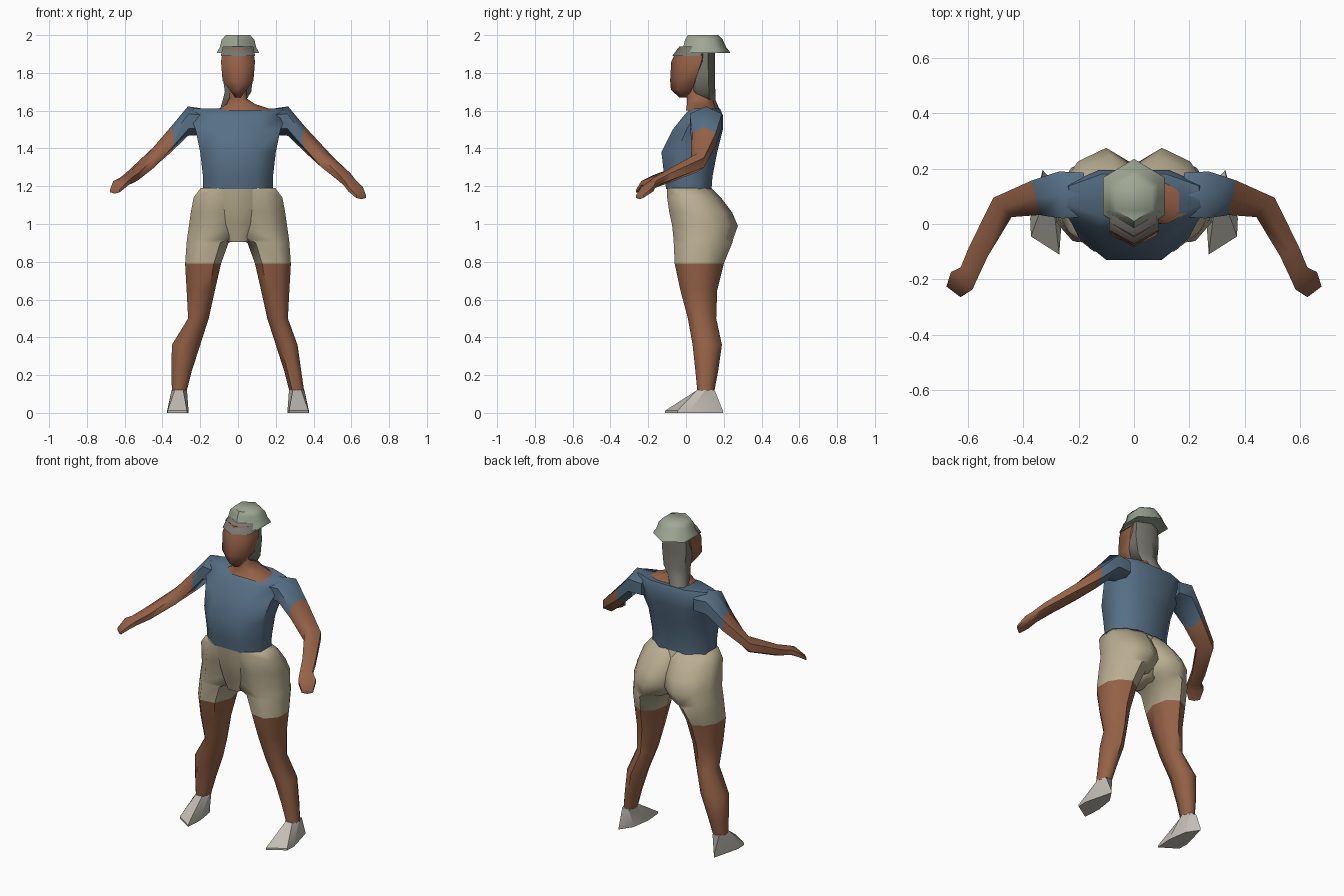
import bpy, bmesh, math
from mathutils import Vector

cube = bpy.data.objects.get("Cube")
if cube:
    bpy.data.objects.remove(cube)


def material(name, *rgb):
    m = bpy.data.materials.new(name)
    m.use_nodes = True
    m.diffuse_color = (*rgb, 1)
    m.node_tree.nodes["Principled BSDF"].inputs["Base Color"].default_value = (*rgb, 1)
    return m


SKIN = material("skin", .30, .12, .062)
SHIRT = material("blue_shirt", .095, .16, .235)
SHORTS = material("tan_cloth", .49, .42, .285)
HAT = material("sage_hat", .35, .39, .30)
SHOE = material("pale_shoe", .54, .51, .46)
HAIR = material("grey_hair", .19, .185, .16)


def loft(name, rings, mats, rule=lambda r: 0, angle=60):
    """Skin a tube through rings of points and close both ends."""
    bm = bmesh.new()
    loops = [[bm.verts.new(p) for p in ring] for ring in rings]
    n = len(loops[0])
    for r in range(len(loops) - 1):
        for i in range(n):
            j = (i + 1) % n
            f = bm.faces.new((loops[r][i], loops[r][j], loops[r + 1][j], loops[r + 1][i]))
            f.material_index = rule(r)
    bm.faces.new(loops[0])
    bm.faces.new(loops[-1]).material_index = rule(len(loops))
    bmesh.ops.recalc_face_normals(bm, faces=bm.faces)
    mesh = bpy.data.meshes.new(name)
    bm.to_mesh(mesh)
    bm.free()
    for m in mats:
        mesh.materials.append(m)
    obj = bpy.data.objects.new(name, mesh)
    bpy.context.collection.objects.link(obj)
    bpy.ops.object.select_all(action='DESELECT')
    obj.select_set(True)
    bpy.context.view_layer.objects.active = obj
    bpy.ops.object.shade_smooth_by_angle(angle=math.radians(angle))


# Cross-sections in a unit square: even octagon, and a leg with a peaked back
OCTAGON = [(1, .45), (.5, 1), (-.5, 1), (-1, .45), (-1, -.45), (-.5, -1), (.5, -1), (1, -.45)]
LEG = [(1, .25), (.6, .72), (-.1, 1), (-.8, .65), (-1, -.1), (-.6, -.9), (.4, -1), (1, -.5)]


def ring(z, x0, x1, y0, y1, side=1, shape=OCTAGON):
    """Level section that fills the given x and y range."""
    return [(side * ((x0 + x1) + u * (x1 - x0)) / 2, ((y0 + y1) + v * (y1 - y0)) / 2, z)
            for u, v in shape]


def hexagon(z, rx, y0, y1):
    """Level hexagon with points at the front and back."""
    return [(rx * math.cos(a) / .866, (y0 + y1) / 2 + (y1 - y0) / 2 * math.sin(a), z)
            for a in (math.tau * (k + .5) / 6 for k in range(6))]


def limb_rings(path):
    """Upright hexagons across a path of (point, half width, half height)."""
    pts = [Vector(p[0]) for p in path]
    up = Vector((0, 0, 1))
    out = []
    for i, (p, w, h) in enumerate(path):
        t = pts[min(i + 1, len(pts) - 1)] - pts[max(i - 1, 0)]
        across = t.cross(up).normalized()
        out.append([pts[i] + across * w * math.cos(a) / .866 + up * h * math.sin(a)
                    for a in (math.tau * (k + .5) / 6 for k in range(6))])
    return out


# Shirt body: flat chest, broad upper back
loft("shirt", [
    ring(1.185, -.185, .185, -.105, .135),
    ring(1.25, -.185, .185, -.115, .14),
    ring(1.38, -.2, .2, -.13, .165),
    ring(1.5, -.225, .225, -.07, .195),
    ring(1.575, -.255, .255, -.01, .195),
    ring(1.612, -.235, .235, .025, .18)], [SHIRT])

# Neck and open collar
loft("neck", [
    ring(1.6, -.12, .2, .0, .16),
    ring(1.635, -.06, .09, .005, .15),
    ring(1.665, -.045, .045, .005, .14),
    ring(1.76, -.045, .045, .01, .12)], [SKIN])

# Head: wedge-shaped face with tapered chin
loft("head", [
    hexagon(1.67, .015, -.035, .03),
    hexagon(1.71, .045, -.08, .06),
    hexagon(1.76, .082, -.084, .09),
    hexagon(1.86, .09, -.078, .135),
    hexagon(1.93, .08, -.045, .14)], [SKIN])

# Hair falls behind the head toward the right shoulder
loft("hair", [
    hexagon(1.92, .08, .01, .152),
    hexagon(1.8, .083, .01, .154),
    hexagon(1.7, .07, .02, .155),
    ring(1.66, -.08, .045, .04, .155),
    ring(1.59, -.1, .0, .1, .185)], [HAIR])
loft("hair_fringe", [
    hexagon(1.89, .091, -.072, .13),
    hexagon(1.94, .08, -.035, .14)], [HAIR])

# Hat: hexagonal brim flaring from a rounded crown
loft("hat", [
    hexagon(1.905, .112, -.035, .235),
    hexagon(1.915, .108, -.03, .23),
    hexagon(1.935, .096, -.015, .213),
    hexagon(1.975, .087, -.005, .195),
    hexagon(2.0, .065, .01, .17)], [HAT], angle=50)

# Shorts front panel joining the two legs
loft("shorts_front", [
    ring(.905, -.06, .06, -.055, .14),
    ring(1.0, -.12, .12, -.07, .19),
    ring(1.1, -.14, .14, -.094, .17),
    ring(1.19, -.15, .15, -.1, .13)], [SHORTS])

for side, label in ((1, "left"), (-1, "right")):
    calf = .0 if side > 0 else .035

    # Shorts leg with half of the seat
    hem = (.79, .09, .28, -.06, .2)
    loft(label + "_shorts", [ring(*r, side, LEG) for r in (
        (1.19, -.08, .198, -.1, .135),
        (1.14, -.07, .235, -.1, .185),
        (1.06, -.05, .25, -.088, .245),
        (.99, -.03, .26, -.073, .275),
        (.92, .0, .27, -.066, .25),
        (.9, .05, .272, -.065, .245),
        hem)], [SHORTS])

    # Bare leg with knee and calf
    loft(label + "_leg", [ring(*r, side, LEG) for r in (
        hem,
        (.65, .122, .272, -.03, .165),
        (.5, .155, .264, .01, .16),
        (.36, .2, .315 + calf, .035, .19),
        (.22, .245, .335 + calf / 2, .05, .17),
        (.115, .272, .35, .06, .15))], [SKIN])

    # Wedge shoe with pointed heel
    sole = [(.27, -.11), (.372, -.045), (.375, .02), (.33, .195), (.28, .12), (.262, .0)]
    ankle = [(.29, .058), (.335, .058), (.352, .1), (.335, .152), (.29, .152), (.27, .1)]
    loft(label + "_shoe", [
        [(side * x, y, 0) for x, y in sole],
        [(side * x, y, .012) for x, y in sole],
        [(side * x, y, .12) for x, y in ankle]], [SHOE], angle=30)

    # Arm: the first spans are the sleeve, the rest bare skin
    lift = .0 if side > 0 else .03
    arm = [((.18, .105, 1.54), .08, .07),
           ((.265, .105, 1.545), .085, .078),
           ((.355, .095, 1.447), .064, .068),
           ((.475, .06, 1.325), .048, .05),
           ((.562, -.1, 1.25), .038, .036),
           ((.595, -.175, 1.215 + lift / 2), .036, .028),
           ((.622, -.205, 1.185 + lift), .05, .024),
           ((.652, -.245, 1.145 + lift), .032, .014)]
    path = [((side * p[0], p[1], p[2]), w, h) for p, w, h in arm]
    loft(label + "_arm", limb_rings(path), [SHIRT, SKIN], lambda r: 0 if r < 2 else 1)
